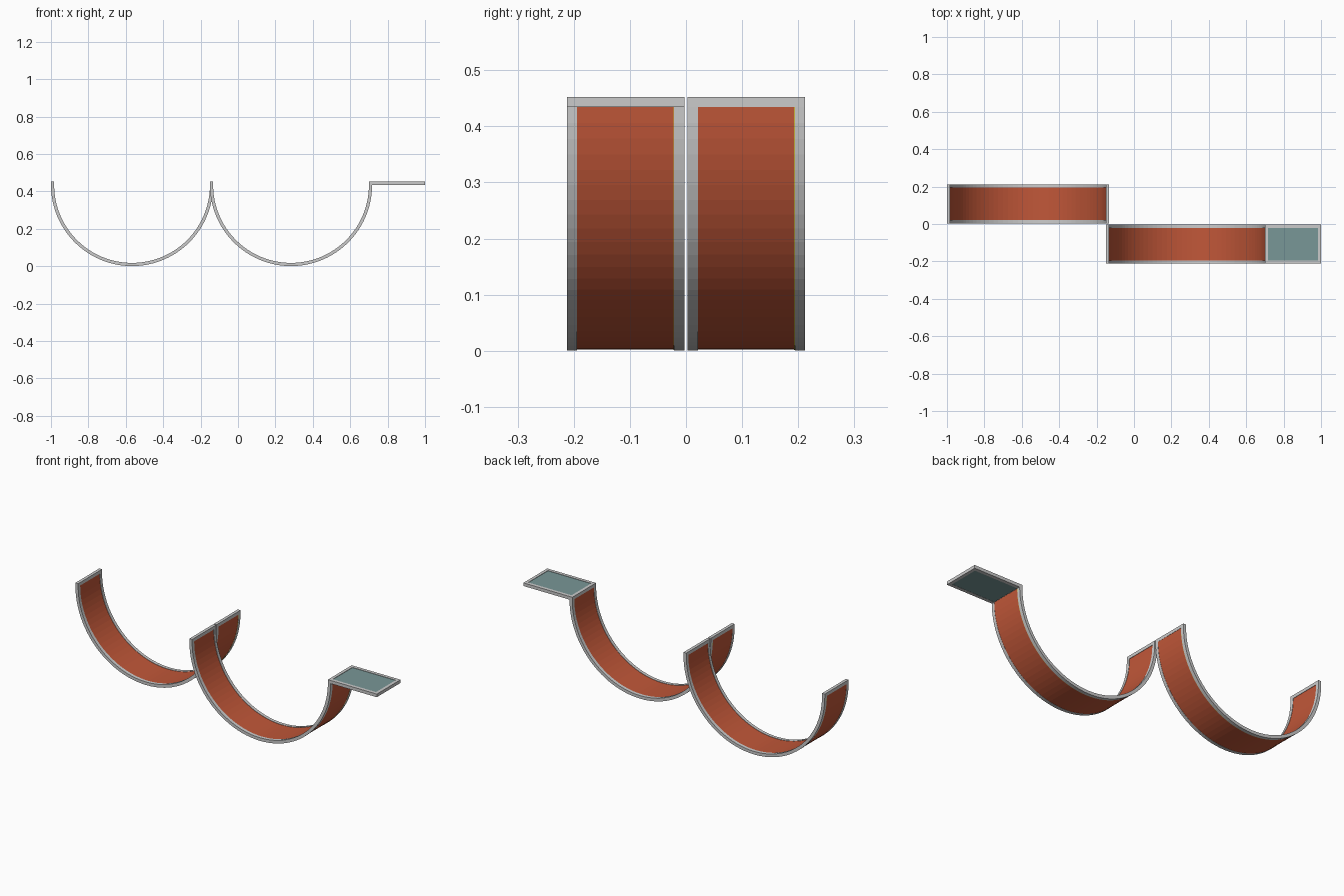
import bpy, bmesh, math

if "Cube" in bpy.data.objects:
    bpy.data.objects.remove(bpy.data.objects["Cube"])

RO, T = 0.4335, 0.017          # outer radius, rail thickness
CZ, TOP = 0.4345, 0.452        # arc centre height, top of end bars
SEG = 48


def material(name, rgb):
    m = bpy.data.materials.new(name)
    m.diffuse_color = (*rgb, 1)
    m.use_nodes = True
    m.node_tree.nodes["Principled BSDF"].inputs["Base Color"].default_value = m.diffuse_color
    return m


GREY = material("light grey", (0.60, 0.60, 0.60))
ORANGE = material("burnt orange", (0.53, 0.095, 0.040))
TEAL = material("dull teal", (0.19, 0.31, 0.31))
YELLOW = material("yellow", (0.60, 0.48, 0.05))


def finish(bm, name, mat):
    bmesh.ops.recalc_face_normals(bm, faces=bm.faces)
    me = bpy.data.meshes.new(name)
    bm.to_mesh(me)
    bm.free()
    me.materials.append(mat)
    ob = bpy.data.objects.new(name, me)
    bpy.context.collection.objects.link(ob)
    return ob


def box(name, mat, x0, x1, y0, y1, z0, z1):
    bm = bmesh.new()
    bmesh.ops.create_cube(bm, size=1)
    for v in bm.verts:
        v.co = ((x0 + x1) / 2 + v.co.x * (x1 - x0),
                (y0 + y1) / 2 + v.co.y * (y1 - y0),
                (z0 + z1) / 2 + v.co.z * (z1 - z0))
    return finish(bm, name, mat)


def trough(name, mat, cx, y0, y1, ri, ro):
    """Lower half ring with a rectangular section."""
    bm = bmesh.new()
    rings = []
    for i in range(SEG + 1):
        a = math.pi + math.pi * i / SEG
        c, s = math.cos(a), math.sin(a)
        rings.append([bm.verts.new((cx + r * c, y, CZ + r * s))
                      for r, y in ((ri, y0), (ro, y0), (ro, y1), (ri, y1))])
    for p, q in zip(rings, rings[1:]):
        for k in range(4):
            n = (k + 1) % 4
            bm.faces.new((p[k], p[n], q[n], q[k]))
    bm.faces.new(rings[0])
    bm.faces.new(rings[-1])
    return finish(bm, name, mat)


# two half-pipe tracks: side rails, curved panel and end bars
RI = RO - T
for tag, cx, y0, y1 in (("left", -0.5665, 0.003, 0.212), ("right", 0.2835, -0.212, -0.003)):
    trough(tag + "_front_rail", GREY, cx, y0, y0 + 0.018, RI, RO)
    trough(tag + "_back_rail", GREY, cx, y1 - 0.018, y1, RI, RO)
    trough(tag + "_curved_panel", ORANGE, cx, y0 + 0.018, y1 - 0.018, RI + 0.002, RO - 0.001)
    # thin trim line along the panel's outer edge
    trough(tag + "_trim", YELLOW, cx, y1 - 0.0195, y1 - 0.018, RO - 0.003, RO - 0.0005)
    box(tag + "_outer_end_bar", GREY, cx - RO, cx - RI, y0, y1, CZ, TOP)
    box(tag + "_inner_end_bar", GREY, cx + RI, cx + RO, y0, y1, CZ, TOP)

# flat landing platform: three frame bars (the trough's end bar is the fourth)
X0, X1, Y0, Y1 = 0.717, 1.0, -0.212, -0.003
box("platform_front_bar", GREY, X0, X1, Y0, Y0 + 0.018, CZ, TOP)
box("platform_back_bar", GREY, X0, X1, Y1 - 0.018, Y1, CZ, TOP)
box("platform_end_bar", GREY, X1 - T, X1, Y0 + 0.018, Y1 - 0.018, CZ, TOP)
box("platform_panel", TEAL, X0, X1 - T, Y0 + 0.018, Y1 - 0.018, CZ + 0.001, TOP - 0.002)
